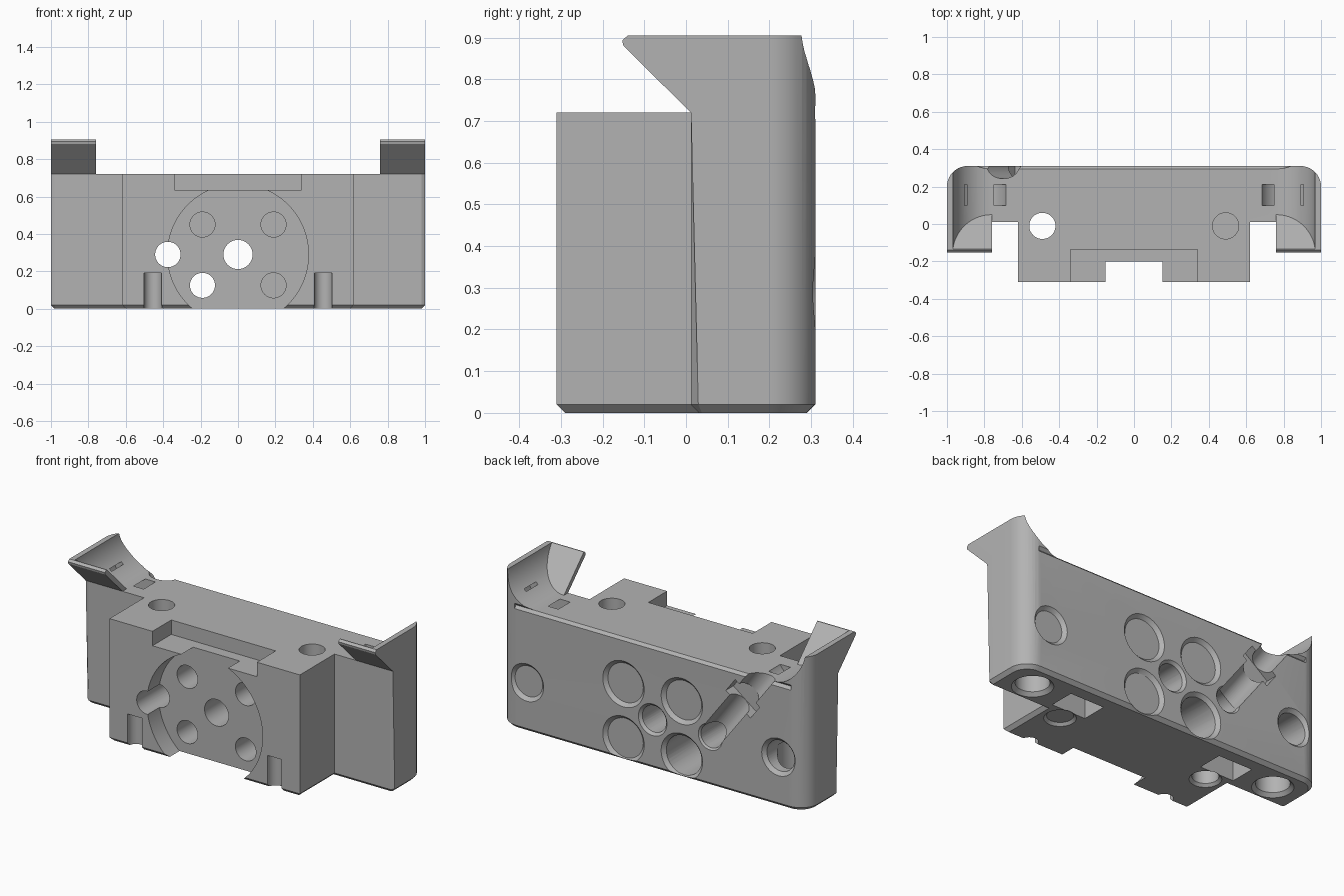
import bpy, bmesh
from math import pi, sin, cos, atan2, hypot
from mathutils import Vector, Matrix

cube = bpy.data.objects.get("Cube")
if cube:
    bpy.data.objects.remove(cube, do_unlink=True)

grey = bpy.data.materials.new("light_grey")
grey.use_nodes = True
grey.diffuse_color = (0.45, 0.45, 0.45, 1)
grey.node_tree.nodes["Principled BSDF"].inputs["Base Color"].default_value = grey.diffuse_color


def make(name, bm):
    bmesh.ops.recalc_face_normals(bm, faces=bm.faces[:])
    mesh = bpy.data.meshes.new(name)
    bm.to_mesh(mesh)
    bm.free()
    mesh.materials.append(grey)
    ob = bpy.data.objects.new(name, mesh)
    bpy.context.collection.objects.link(ob)
    return ob


def combine(target, other, op="DIFFERENCE"):
    """Apply a boolean and throw the helper away."""
    mod = target.modifiers.new("bool", "BOOLEAN")
    mod.operation, mod.solver, mod.object = op, "EXACT", other
    bpy.context.view_layer.objects.active = target
    bpy.ops.object.modifier_apply(modifier=mod.name)
    bpy.data.objects.remove(other, do_unlink=True)


def prism(points, offset):
    """Extrude a closed outline by an offset."""
    bm = bmesh.new()
    face = bm.faces.new([bm.verts.new(p) for p in points])
    res = bmesh.ops.extrude_face_region(bm, geom=[face])
    verts = [g for g in res["geom"] if isinstance(g, bmesh.types.BMVert)]
    bmesh.ops.translate(bm, vec=offset, verts=verts)
    bmesh.ops.recalc_face_normals(bm, faces=bm.faces[:])
    return bm


def box(lo, hi):
    x0, y0, z0 = lo
    x1, y1, z1 = hi
    return prism([(x0, y0, z0), (x1, y0, z0), (x1, y1, z0), (x0, y1, z0)], (0, 0, z1 - z0))


def bevel(bm, test, size, segments=1):
    edges = [e for e in bm.edges if test(*[v.co for v in e.verts])]
    bmesh.ops.bevel(bm, geom=edges, offset=size, segments=segments, profile=0.5, affect="EDGES")


def rod(a, b, r1, r2=None, sides=40):
    a, b = Vector(a), Vector(b)
    bm = bmesh.new()
    rot = (b - a).to_track_quat("Z", "Y").to_matrix().to_4x4()
    bmesh.ops.create_cone(bm, cap_ends=True, segments=sides, radius1=r1,
                          radius2=r1 if r2 is None else r2, depth=(b - a).length,
                          matrix=Matrix.Translation((a + b) / 2) @ rot)
    return bm


def cut(bm):
    combine(body, make("cutter", bm))


def hole(start, end, r, rim=0.0):
    """Round hole from the surface point inward, with a countersunk rim."""
    s, e = Vector(start), Vector(end)
    d = (e - s).normalized()
    cut(rod(s - d * 0.05, e, r))
    if rim:
        cut(rod(s - d * 0.01, s + d * rim, r + rim + 0.01, r))


def level(z):
    return lambda a, b: abs(a.z - z) < 1e-4 and abs(b.z - z) < 1e-4


def upright(y):
    return lambda a, b: abs(a.y - y) < 1e-4 and abs(b.y - y) < 1e-4 and abs(a.z - b.z) > 0.3


FRONT, MID, BACK, DECK, TOP = -0.31, 0.012, 0.31, 0.72, 0.905

# Back slab, with the slanted lips at both ends
side = [(MID, 0), (BACK, 0), (BACK, TOP), (-0.14, TOP), (-0.153, 0.893),
        (-0.15, 0.88), (MID, DECK)]
bm = prism([(-1, y, z) for y, z in side], (2, 0, 0))
bevel(bm, upright(BACK), 0.11, 10)
bevel(bm, upright(MID), 0.018)
bevel(bm, level(0), 0.02)
body = make("carriage_body", bm)

# Front block
bm = box((-0.62, FRONT, 0), (0.62, 0.1, 0.8))
bevel(bm, level(0), 0.02)
combine(body, make("front_block", bm), "UNION")

# Flat deck between the end walls
cut(box((-0.76, -0.5, DECK), (0.76, 0.5, 1.1)))
bm = box((-0.9, -0.011, -0.011), (0.9, 0.011, 0.011))
bmesh.ops.transform(bm, verts=bm.verts, matrix=Matrix.Translation((0, BACK, DECK))
                    @ Matrix.Rotation(pi / 4, 4, "X"))
cut(bm)

for s in (-1, 1):
    # Curved scoop inside each end wall, stopping at the slanted lip
    cx, cz, r = 0.76, 0.93, 0.21
    arc = [(s * (cx + r * sin(i * pi / 40)), -0.5, cz - r * cos(i * pi / 40)) for i in range(21)]
    bm = prism([(s * 0.7, -0.5, 1.1), (s * 0.7, -0.5, DECK)] + arc
               + [(s * (cx + r), -0.5, 1.1)], (0, 1, 0))
    cutres = bmesh.ops.bisect_plane(bm, geom=bm.verts[:] + bm.edges[:] + bm.faces[:],
                                    plane_co=(0, 0.05, DECK), plane_no=(0, 1, 1), clear_inner=True)
    rim = [g for g in cutres["geom_cut"] if isinstance(g, bmesh.types.BMEdge)]
    bmesh.ops.contextual_create(bm, geom=rim)
    cut(bm)

    # Curved tie tunnel under the scoop
    ring = [(s * (0.81 + q * cos(t * pi / 12)), 0.1, 0.78 + q * sin(t * pi / 12))
            for q, steps in ((0.14, range(-12, 1)), (0.085, range(0, -13, -1))) for t in steps]
    cut(prism(ring, (0, 0.11, 0)))

    # Deck bolt holes, rod sockets and the pockets underneath
    cut(rod((s * 0.49, -0.01, -0.1), (s * 0.49, -0.01, 0.9), 0.07))
    hole((s * 0.49, -0.01, 0), (s * 0.49, -0.01, 0.05), 0.07, 0.015)
    hole((s * 0.81, 0.15, 0), (s * 0.81, 0.15, 0.29), 0.09, 0.02)
    hole((s * 0.82, BACK, 0.29), (s * 0.82, 0.13, 0.29), 0.09, 0.02)
    cut(box((s * 0.5 - 0.11, 0.07, -0.1), (s * 0.5 + 0.11, 0.22, 0.18)))

    # Front grooves at the bottom edge
    cut(rod((s * 0.455, -0.3, -0.1), (s * 0.455, -0.3, 0.19), 0.048))

    # Counterbored mounting holes
    for z in (0.125, 0.45):
        cut(rod((s * 0.19, -0.5, z), (s * 0.19, 0.5, z), 0.067))
        hole((s * 0.19, BACK, z), (s * 0.19, -0.05, z), 0.115, 0.02)

# Round front recess with a step above it
cut(rod((0, -0.5, 0.29), (0, -0.2, 0.29), 0.377, sides=96))
cut(box((-0.34, -0.5, 0.635), (0.34, -0.135, 0.9)))

# Centre hole and side cable hole
hole((0, BACK, 0.29), (0, -0.5, 0.29), 0.078, 0.015)
hole((-0.375, BACK, 0.29), (-0.375, -0.5, 0.29), 0.068, 0.01)

# Diagonal cable channel across the back, with a tie notch
a, b = Vector((-0.375, BACK, 0.29)), Vector((-0.76, BACK, 0.8))
cut(rod(a, b, 0.068))
bm = box((-0.05, -0.07, -0.1), (0.05, 0.05, 0.1))
turn = atan2(a.z - b.z, b.x - a.x)
bmesh.ops.transform(bm, verts=bm.verts, matrix=Matrix.Translation(a.lerp(b, 0.55))
                    @ Matrix.Rotation(turn, 4, "Y"))
cut(bm)

bpy.ops.object.select_all(action="DESELECT")
body.select_set(True)
bpy.context.view_layer.objects.active = body
bpy.ops.object.shade_smooth_by_angle(angle=pi / 7)
